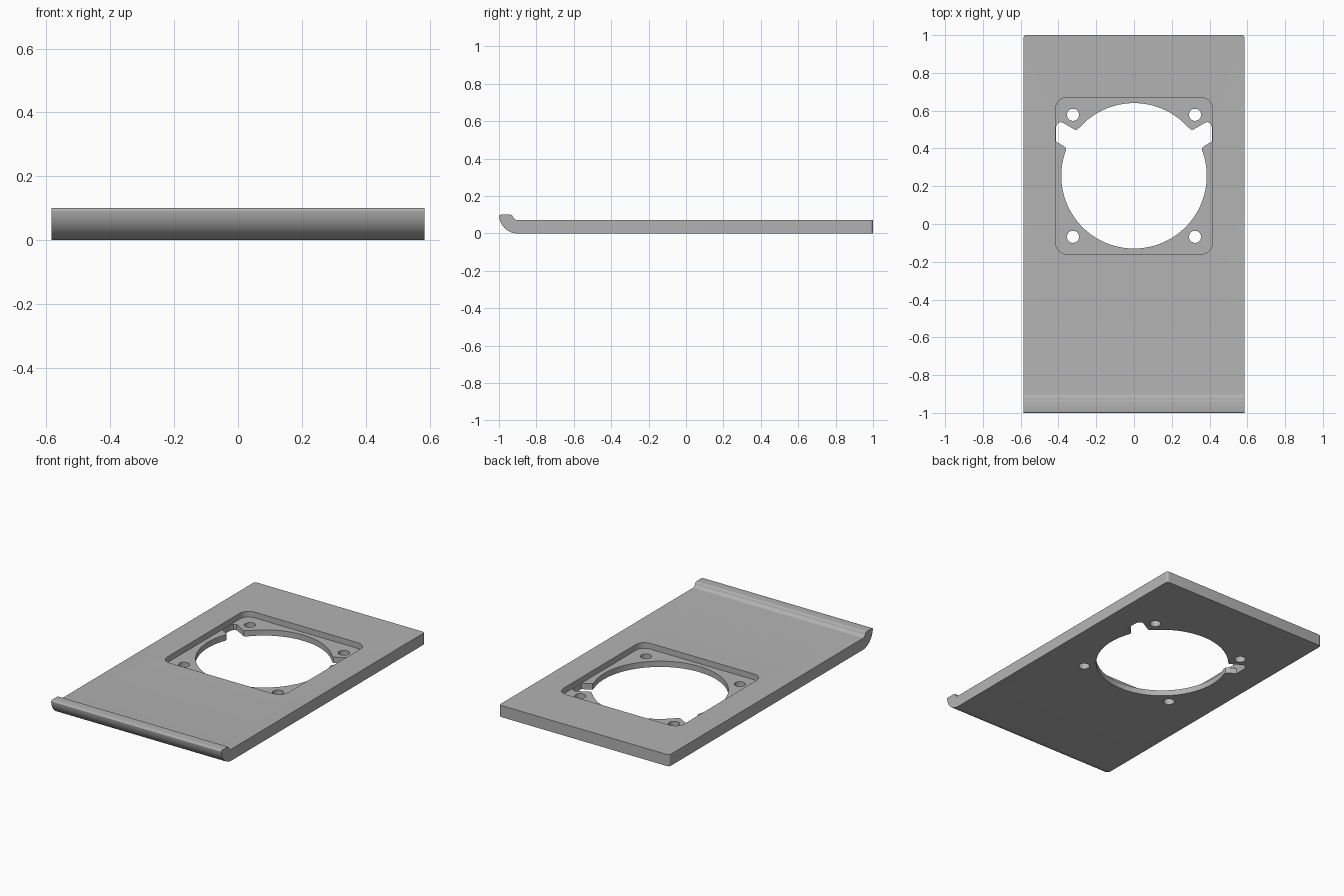
import bpy, bmesh, math
from mathutils import Vector

if "Cube" in bpy.data.objects:
    bpy.data.objects.remove(bpy.data.objects["Cube"])

HALF_W, THICK, LIP, FLOOR = 0.585, 0.072, 0.1, 0.036
HOLE_Y, HOLE_R = 0.255, 0.385
POCKET = 0.415

grey = bpy.data.materials.new("plain grey")
grey.use_nodes = True
grey.diffuse_color = (0.45, 0.45, 0.45, 1)
grey.node_tree.nodes["Principled BSDF"].inputs["Base Color"].default_value = (0.45, 0.45, 0.45, 1)


def arc(cx, cy, r, start, end, steps):
    """Points on an arc, angles in degrees."""
    angles = [math.radians(start + (end - start) * i / steps) for i in range(steps + 1)]
    return [(cx + r * math.cos(a), cy + r * math.sin(a)) for a in angles]


def prism(name, points, place, offset):
    """Extrude a closed outline; place maps its 2D points into space."""
    bm = bmesh.new()
    face = bm.faces.new([bm.verts.new(place(*p)) for p in points])
    moved = bmesh.ops.extrude_face_region(bm, geom=[face])["geom"]
    bmesh.ops.translate(bm, vec=Vector(offset),
                        verts=[v for v in moved if isinstance(v, bmesh.types.BMVert)])
    bmesh.ops.recalc_face_normals(bm, faces=bm.faces)
    mesh = bpy.data.meshes.new(name)
    bm.to_mesh(mesh)
    bm.free()
    mesh.materials.append(grey)
    obj = bpy.data.objects.new(name, mesh)
    bpy.context.collection.objects.link(obj)
    return obj


def cut(target, name, points, bottom):
    """Cut an upright prism out of the target, from bottom up through the top."""
    cutter = prism(name, points, lambda x, y: (x, y, bottom), (0, 0, 0.3))
    cutter.hide_render = True
    mod = target.modifiers.new(name, "BOOLEAN")
    mod.operation, mod.solver, mod.object = "DIFFERENCE", "EXACT", cutter
    bpy.context.view_layer.objects.active = target
    bpy.ops.object.modifier_apply(modifier=mod.name)
    bpy.data.objects.remove(cutter)


# Plate with the curled front lip, as a side profile swept across the width
profile = [(1, 0), (1, THICK)]
profile += arc(-0.9, LIP, LIP - THICK, 270, 200, 8)
profile += arc(-0.938, LIP - 0.012, 0.012, 20, 90, 5)
profile += arc(-0.992, LIP - 0.008, 0.008, 90, 180, 4)
profile += arc(-0.9, LIP, LIP, 187, 270, 16)
plate = prism("mounting_plate", profile, lambda y, z: (-HALF_W, y, z), (2 * HALF_W, 0, 0))

# Rounded back corners
bm = bmesh.new()
bm.from_mesh(plate.data)
corners = [e for e in bm.edges if all(v.co.y > 0.99 for v in e.verts)
           and abs(e.verts[0].co.x - e.verts[1].co.x) < 0.01]
bmesh.ops.bevel(bm, geom=corners, offset=0.016, segments=5, profile=0.5, affect="EDGES")
bm.to_mesh(plate.data)
bm.free()

# Square recess with rounded corners
r = 0.06
inner = POCKET - r
recess = []
for sx, sy, start in ((1, 1, 0), (-1, 1, 90), (-1, -1, 180), (1, -1, 270)):
    recess += arc(sx * inner, HOLE_Y + sy * inner, r, start, start + 90, 8)
cut(plate, "recess_cutter", recess, FLOOR)

# Large opening with a side notch, mirrored left and right
notch = [(0.36, 0.402), (0.372, 0.413), (0.414, 0.437), (0.414, 0.512), (0.405, 0.532),
         (0.39, 0.54), (0.376, 0.536), (0.32, 0.503), (0.308, 0.498), (0.299, 0.501)]
low = math.degrees(math.asin(0.136 / HOLE_R))
high = math.degrees(math.asin(0.262 / HOLE_R))
right_side = arc(0, HOLE_Y, HOLE_R, -90, low, 32) + notch + arc(0, HOLE_Y, HOLE_R, high, 90, 16)
left_side = [(-x, y) for x, y in reversed(right_side[1:-1])]
cut(plate, "opening_cutter", right_side + left_side, -0.1)

# Four screw holes
for sx in (-1, 1):
    for sy in (-1, 1):
        hole = arc(sx * 0.323, HOLE_Y + sy * 0.323, 0.032, 0, 360, 32)[:-1]
        cut(plate, "screw_hole_cutter", hole, -0.1)

# Smooth curved walls, sharp edges
bpy.ops.object.select_all(action="DESELECT")
plate.select_set(True)
bpy.context.view_layer.objects.active = plate
bpy.ops.object.shade_smooth_by_angle(angle=math.radians(30))
